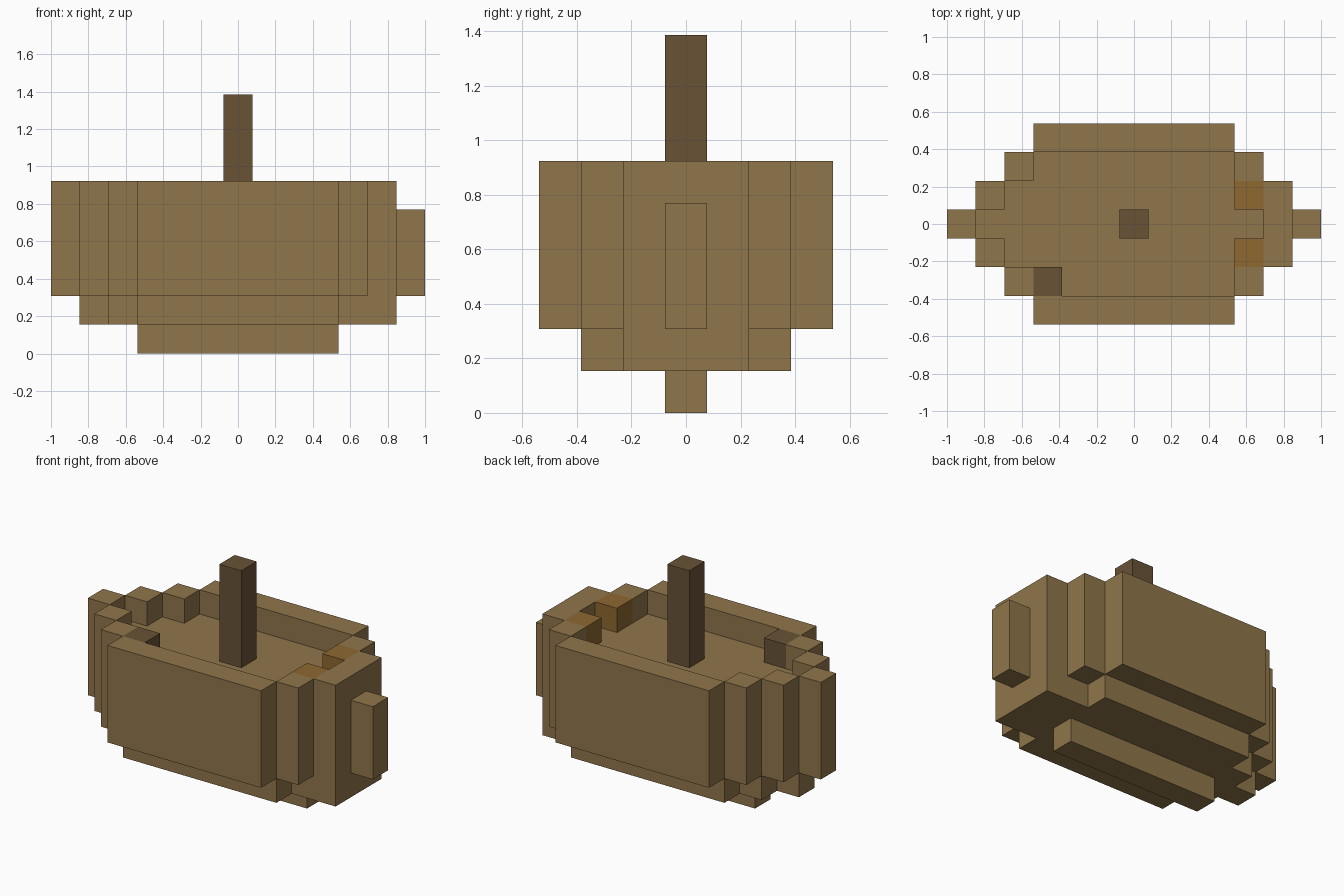
import bpy
import bmesh
from mathutils import Vector

if "Cube" in bpy.data.objects:
    bpy.data.objects.remove(bpy.data.objects["Cube"], do_unlink=True)

U = 2 / 13  # edge length of one block


def material(name, rgb):
    mat = bpy.data.materials.new(name)
    mat.use_nodes = True
    mat.diffuse_color = (*rgb, 1)
    mat.node_tree.nodes["Principled BSDF"].inputs["Base Color"].default_value = (*rgb, 1)
    return mat


plank = material("plank brown", (0.28, 0.18, 0.07))
dark = material("dark wood", (0.14, 0.085, 0.037))
amber = material("amber wood", (0.27, 0.138, 0.03))


def layer(rows):
    """Cells of one layer; rows give first and last block, mirrored in y."""
    return {(x, y * s) for y, (a, b) in rows.items()
            for x in range(a, b + 1) for s in (-1, 1)}


def stack(plan, low, high):
    return {(x, y, z) for x, y in plan for z in range(low, high)}


def build(name, cells, mat):
    """Make a block mesh that has only its outer faces."""
    bm = bmesh.new()
    for cell in cells:
        middle = Vector(cell) + Vector((0, 0, 0.5))
        for axis in range(3):
            for sign in (-1, 1):
                n = Vector((0, 0, 0))
                n[axis] = sign
                beside = tuple(int(c + d) for c, d in zip(cell, n))
                if beside in cells:
                    continue
                u = Vector((n.y, n.z, n.x))
                v = n.cross(u)
                corners = ((-1, -1), (1, -1), (1, 1), (-1, 1))
                bm.faces.new([bm.verts.new((middle + (n + u * i + v * j) / 2) * U)
                              for i, j in corners])
    bmesh.ops.remove_doubles(bm, verts=bm.verts, dist=U / 100)
    mesh = bpy.data.meshes.new(name)
    bm.to_mesh(mesh)
    bm.free()
    mesh.materials.append(mat)
    obj = bpy.data.objects.new(name, mesh)
    bpy.context.collection.objects.link(obj)
    return obj


# Plans of the boat's layers
outer = layer({0: (-6, 5), 1: (-5, 5), 2: (-4, 4), 3: (-3, 3)})
well = layer({0: (-5, 4), 1: (-4, 4), 2: (-3, 3)})
bottom = layer({0: (-5, 5), 1: (-4, 5), 2: (-3, 3)})

# Keel, hull with deck, and raised rim
build("keel", stack(layer({0: (-3, 3)}), 0, 1), plank)
build("hull", stack(bottom, 1, 2) | stack(outer, 2, 5), plank)
build("rim", stack(outer - well, 5, 6), plank)

# Rudder on the stern
build("rudder", stack({(6, 0)}, 2, 5), plank)

# Mast, stern seats and storage box on the deck
build("mast", stack({(0, 0)}, 5, 9), dark)
for side, y in (("left", 1), ("right", -1)):
    build("stern_seat_" + side, stack({(4, y)}, 5, 6), amber)
build("storage_box", stack({(-3, -2)}, 5, 6), dark)
